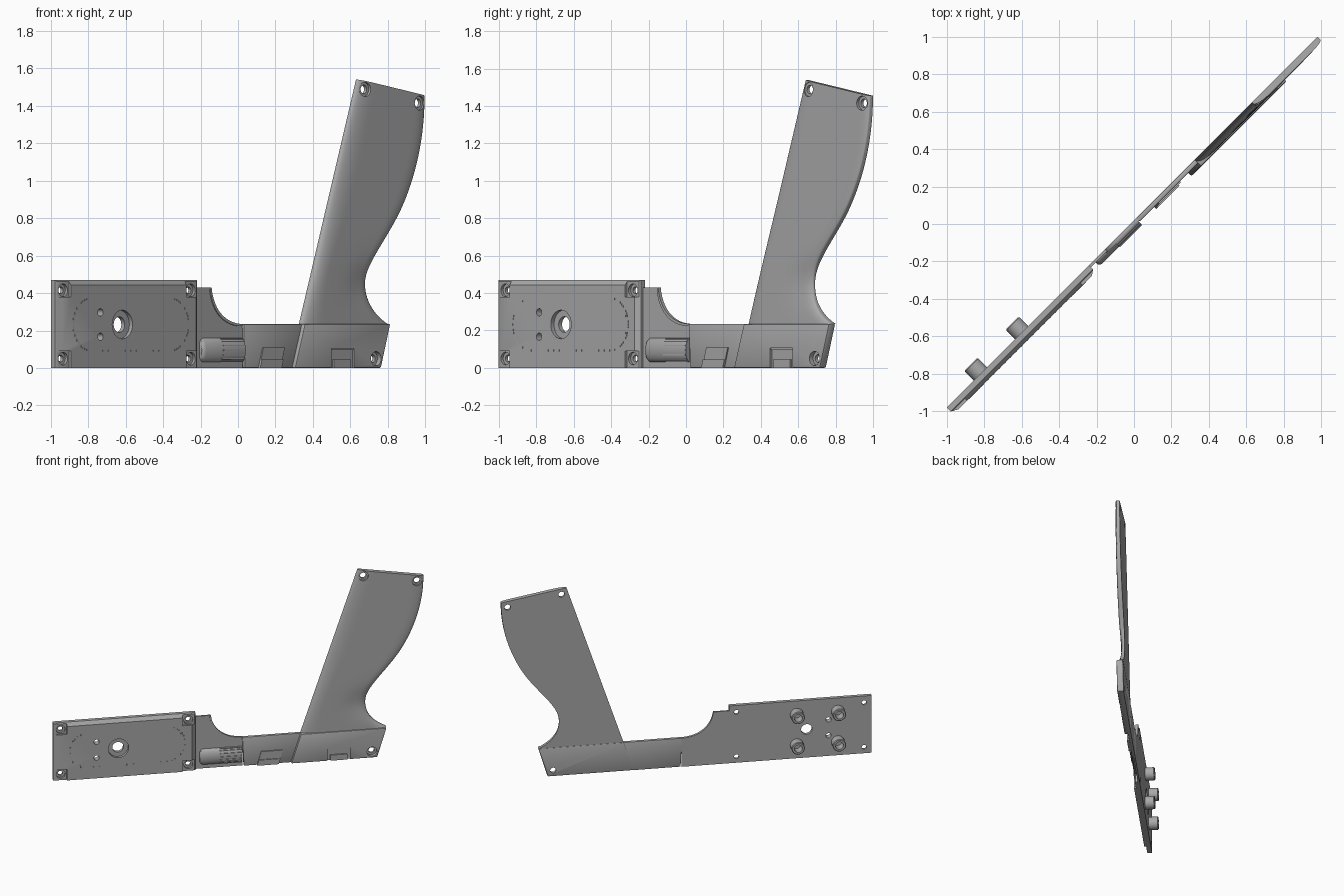
import bpy, bmesh, math
from mathutils import Matrix, Vector
from mathutils.geometry import interpolate_bezier

if "Cube" in bpy.data.objects:
    bpy.data.objects.remove(bpy.data.objects["Cube"])

R2 = math.sqrt(2)
BACK = 0.014          # flat back plane
TURN = Matrix.Rotation(math.radians(45), 4, "Z")

grey = bpy.data.materials.new("plain grey")
grey.use_nodes = True
grey.diffuse_color = (0.4, 0.4, 0.4, 1)
grey.node_tree.nodes["Principled BSDF"].inputs["Base Color"].default_value = (0.4, 0.4, 0.4, 1)


def finish(name, bm):
    bmesh.ops.recalc_face_normals(bm, faces=bm.faces)
    mesh = bpy.data.meshes.new(name)
    bm.to_mesh(mesh)
    bm.free()
    mesh.transform(TURN)
    mesh.materials.append(grey)
    obj = bpy.data.objects.new(name, mesh)
    bpy.context.collection.objects.link(obj)
    smooth(mesh)
    return obj


def smooth(mesh):
    mesh.shade_smooth()
    mesh.set_sharp_from_angle(angle=math.radians(32))


def bake(obj):
    deps = bpy.context.evaluated_depsgraph_get()
    mesh = bpy.data.meshes.new_from_object(obj.evaluated_get(deps))
    obj.modifiers.clear()
    obj.data = mesh
    smooth(mesh)


def bevel(obj, width):
    mod = obj.modifiers.new("bevel", "BEVEL")
    mod.width = width
    mod.segments = 2
    mod.limit_method = "ANGLE"
    bake(obj)


def cut(obj, cutters):
    for cutter in cutters:
        cutter.hide_render = True
        mod = obj.modifiers.new("cut", "BOOLEAN")
        mod.operation = "DIFFERENCE"
        mod.solver = "EXACT"
        mod.object = cutter
    bake(obj)
    for cutter in cutters:
        bpy.data.objects.remove(cutter)


def skin(name, rings, loop=False):
    """Join rings of points into a closed solid."""
    bm = bmesh.new()
    rows = [[bm.verts.new(p) for p in ring] for ring in rings]
    pairs = list(zip(rows, rows[1:])) + ([(rows[-1], rows[0])] if loop else [])
    for a, b in pairs:
        for i in range(len(a)):
            j = (i + 1) % len(a)
            bm.faces.new((a[i], a[j], b[j], b[i]))
    if not loop:
        bm.faces.new(rows[0])
        bm.faces.new(rows[-1])
    return finish(name, bm)


def plate(name, *layers):
    """Each layer is a depth and an outline of (along, height) points."""
    return skin(name, [[(s * R2, y, z) for s, z in pts] for y, pts in layers])


def rect(s0, s1, z0, z1):
    return [(s0, z0), (s1, z0), (s1, z1), (s0, z1)]


def block(name, s0, s1, z0, z1, y0, y1):
    return plate(name, (y0, rect(s0, s1, z0, z1)), (y1, rect(s0, s1, z0, z1)))


def lathe(name, s, z, profile, loop=False, n=24):
    turn = [2 * math.pi * i / n for i in range(n)]
    return skin(name, [[(s * R2 + r * math.cos(a), y, z + r * math.sin(a)) for a in turn]
                       for r, y in profile], loop)


def screw(s, z, wide, deep, narrow):
    return lathe("screw_cutter", s, z, [(wide, -0.2), (wide, deep), (narrow, deep), (narrow, 0.2)])


# Front housing: slab with a chamfered raised panel
wall = rect(-0.99, -0.23, 0, 0.47)
housing = plate("housing", (BACK, wall), (-0.016, wall),
                (-0.036, rect(-0.965, -0.25, 0, 0.442)))
cutters = []
for s, s0, s1 in ((-0.95, -1.1, -0.918), (-0.268, -0.3, -0.1)):
    for z, z0, z1 in ((0.05, -0.1, 0.09), (0.415, 0.378, 0.6)):
        cutters.append(block("pad_cutter", s0, s1, z0, z1, -0.1, -0.022))
        cutters.append(screw(s, z, 0.034, -0.005, 0.018))
cutters.append(screw(-0.643, 0.232, 0.077, -0.012, 0.042))
cutters += [lathe("pin_cutter", -0.76, z, [(0.02, -0.2), (0.02, 0.2)]) for z in (0.167, 0.297)]
cut(housing, cutters)

# Rear pegs on the housing
for s in (-0.81, -0.59):
    for z in (0.11, 0.36):
        lathe("mounting_peg", s, z, [(0.05, 0.01), (0.05, 0.08), (0.045, 0.085),
                                     (0.03, 0.085), (0.03, 0.01)], True)

# Row of tick marks around the panel, shaped like a racetrack
cz, rad, left, right = 0.232, 0.14, -0.805, -0.385
ticks = []
for i in range(25):
    a = math.radians(-75 + 150 * i / 24)
    for side, mid in ((1, right), (-1, left)):
        ticks.append((mid + side * rad * math.cos(a) / R2, cz + rad * math.sin(a)))
ticks += [(left + (right - left) * i / 14, cz - rad) for i in range(15)]
for s, z in ticks:
    block("tick_mark", s - 0.004, s + 0.004, z - 0.005, z + 0.005, -0.038, -0.034)

# Neck plate with the finger cut-out
arc = [(p.x, p.y) for p in interpolate_bezier(
    Vector((-0.145, 0.43)), Vector((-0.135, 0.31)), Vector((-0.07, 0.235)), Vector((0.025, 0.235)), 16)]
neck = plate("neck_plate", *[(y, [(-0.235, 0), (0.025, 0)] + arc[::-1] + [(-0.235, 0.43)])
                             for y in (0.0, BACK)])
rim = [(s - 0.007, z - 0.012) for s, z in arc]
plate("neck_rim", *[(y, arc + rim[::-1]) for y in (-0.006, 0.002)])

# Middle plate under the finger cut-out
middle = plate("middle_plate", *[(y, [(0.03, 0), (0.29, 0), (0.335, 0.235), (0.022, 0.235)])
                                 for y in (-0.012, BACK)])
bevel(middle, 0.005)

# Rounded knob with a ribbed end
rings = []
for s, k in ((-0.205, 0.6), (-0.2, 0.85), (-0.19, 1), (0.02, 1)):
    rings.append([(s * R2, 0.004 - 0.034 * k * math.sin(math.pi * i / 16),
                   0.095 - 0.065 * k * math.cos(math.pi * i / 16)) for i in range(17)])
skin("side_knob", rings)
for i in range(2, 15, 2):
    a = math.pi * i / 16
    z, y = 0.095 - 0.065 * math.cos(a), 0.004 - 0.034 * math.sin(a)
    block("knob_rib", -0.1, 0.018, z - 0.003, z + 0.003, y - 0.004, y + 0.004)

# Slanted clip on the middle plate
for name, z0, z1, y in (("clip_upper", 0.045, 0.11, -0.02), ("clip_lower", 0, 0.045, -0.027)):
    plate(name, *[(d, [(0.1 + z0 * 0.2, z0), (0.215 + z0 * 0.2, z0),
                       (0.215 + z1 * 0.2, z1), (0.1 + z1 * 0.2, z1)]) for d in (y, -0.008)])

# Grip base with a pocket and one screw
base = plate("grip_base", *[(y, [(0.28, 0), (0.74, 0), (0.79, 0.235), (0.333, 0.235)])
                            for y in (-0.036, BACK)])
bevel(base, 0.007)
cut(base, [block("pocket_cutter", 0.475, 0.595, -0.1, 0.105, -0.1, -0.022),
           screw(0.712, 0.05, 0.038, -0.008, 0.022)])
block("pocket_latch", 0.49, 0.58, 0, 0.045, -0.034, -0.015)
block("pocket_bar", 0.475, 0.595, 0.095, 0.105, -0.03, -0.015)

# Sculpted handle: rows from the straight edge to the curved edge
curve = []
for pts, n in ((((0.79, 0.235), (0.71, 0.29), (0.68, 0.36), (0.68, 0.45)), 14),
               (((0.68, 0.45), (0.68, 0.58), (0.8, 0.7), (0.875, 0.875)), 16),
               (((0.875, 0.875), (0.95, 1.05), (0.99, 1.25), (0.99, 1.455)), 16)):
    curve += interpolate_bezier(*[Vector(p) for p in pts], n)[1 if curve else 0:]


def handle_depth(q, t, z):
    near, far = min(1, q / 0.22), min(1, (1 - q) / 0.14)
    swell = 0.034 - 0.008 * t
    edge = math.sqrt(1 - (1 - near) ** 2) * (0.45 + 0.55 * math.sqrt(1 - (1 - far) ** 2))
    scoop = 0.016 * math.exp(-((z - 0.45) / 0.12) ** 2 - ((1 - q) / 0.3) ** 2)
    return 0.004 - swell * edge + scoop


rows, cols = [], 30
for p in curve:
    t = (p.y - 0.235) / 1.22
    a, b = Vector((0.335 + 0.305 * t, 0.235 + 1.305 * t)), Vector((p.x, p.y))
    row = []
    for i in range(cols + 1):
        q = 0.5 - 0.5 * math.cos(math.pi * i / cols)
        c = a.lerp(b, q)
        row.append((c.x * R2, handle_depth(q, t, c.y), c.y))
    row += [(b.x * R2, BACK, b.y), (a.x * R2, BACK, a.y)]
    rows.append(row)
handle = skin("handle", rows)
cut(handle, [screw(0.667, 1.488, 0.038, -0.006, 0.023), screw(0.955, 1.415, 0.038, -0.006, 0.023)])
